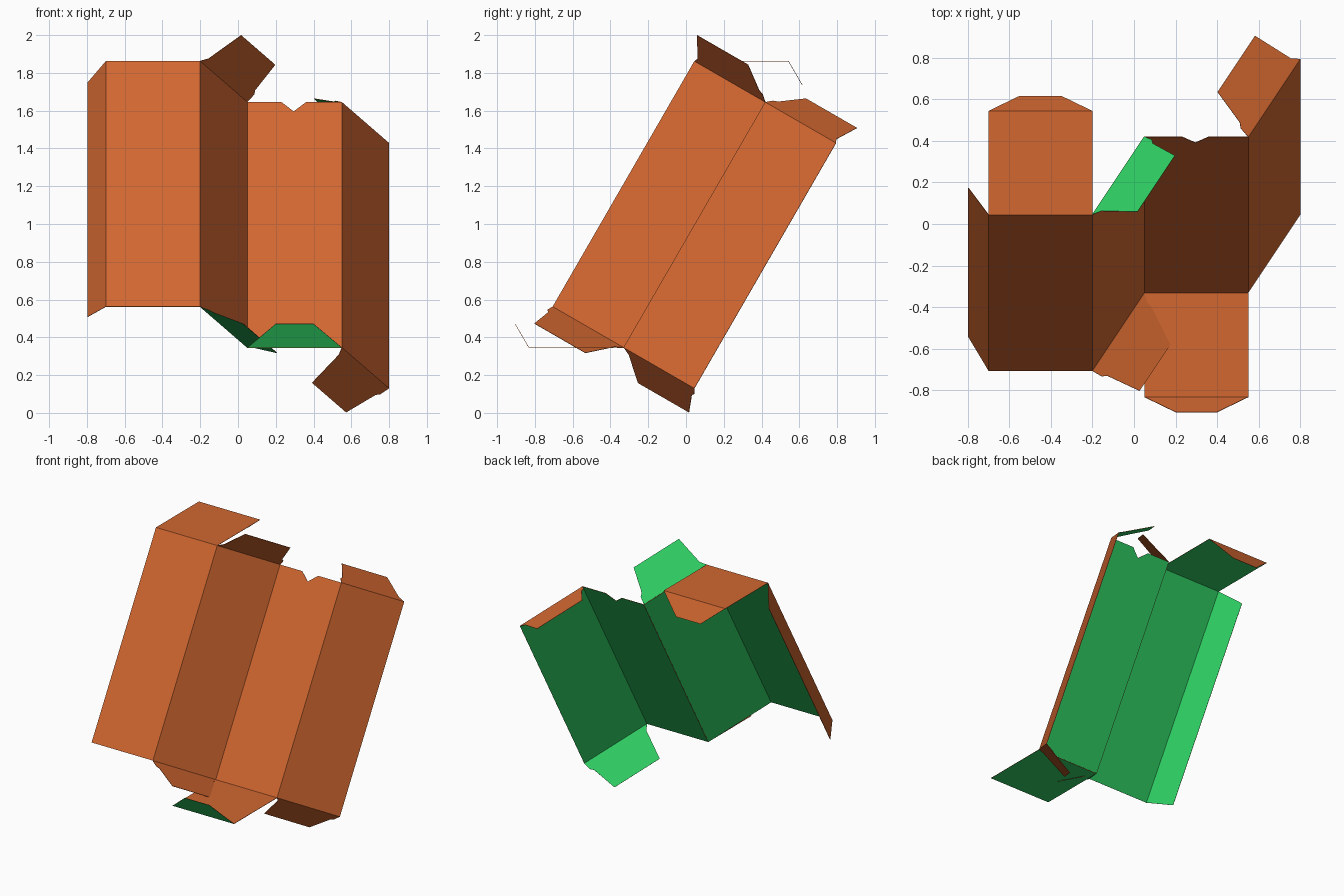
import bpy
from math import sin, cos, radians
from mathutils import Vector

if "Cube" in bpy.data.objects:
    bpy.data.objects.remove(bpy.data.objects["Cube"])

S, C = sin(radians(60)), cos(radians(60))
X = Vector((1, 0, 0))
U = Vector((0, C, S))         # up along the leaning sheet
N = Vector((0, -S, C))        # printed side of the wide panels
E = C * X - S * N             # across the folded-back side panels
M = S * X + C * N             # printed side of the side panels
W, H, T = 0.5, 1.5, 0.0025    # panel width, height, card thickness


def material(name, rgb):
    m = bpy.data.materials.new(name)
    m.diffuse_color = (*rgb, 1)
    m.use_nodes = True
    m.node_tree.nodes["Principled BSDF"].inputs["Base Color"].default_value = m.diffuse_color
    return m


outside = material("orange card", (0.64, 0.135, 0.03))
inside = material("green card", (0.028, 0.62, 0.125))


def panel(name, origin, a, b, pts):
    """Flat card piece: pts are (along a, along b); printed side faces front."""
    verts = [origin + a * p + b * q for p, q in pts]
    me = bpy.data.meshes.new(name)
    me.from_pydata(verts, [], [list(range(len(verts)))])
    ob = bpy.data.objects.new(name, me)
    bpy.context.collection.objects.link(ob)
    me.materials.append(outside)
    me.materials.append(inside)
    sol = ob.modifiers.new("card", "SOLIDIFY")
    sol.thickness = T
    sol.offset = -1
    sol.material_offset = 1
    return ob


def rect(w, h):
    return [(0, 0), (w, 0), (w, h), (0, h)]


def flipped(pts):
    return pts[::-1]


# fold line corners along the lower edge, left to right
p0 = Vector((-0.7, -0.706, 0.563))
p1 = p0 + X * W
p2 = p1 + E * W
p3 = p2 + X * W
up = U * H

# four main panels; the third has a thumb notch in its top edge
panel("left_wide_panel", p0, X, U, rect(W, H))
panel("left_side_panel", p1, E, U, rect(W, H))
panel("right_wide_panel", p2, X, U,
      [(0, 0), (W, 0), (W, H), (0.31, H), (0.245, H - 0.057), (0.18, H), (0, H)])
panel("right_side_panel", p3, E, U, rect(W, H))

# tapered glue strip
panel("glue_strip", p0, -C * X - S * N, U,
      flipped([(0, 0), (0.195, 0.034), (0.195, H - 0.034), (0, H)]))

# lids with tuck flaps, at the top left and the bottom right
tuck = [(0, 0), (W, 0), (W - 0.15, 0.145), (0.15, 0.145)]
for name, corner, sgn in (("top", p0 + up, 1), ("bottom", p2, -1)):
    order = list if sgn > 0 else flipped
    lid_dir = sgn * (C * U - S * N)
    tuck_dir = sgn * (-C * U - S * N)
    panel(name + "_lid", corner, X, lid_dir, order(rect(W, W)))
    panel(name + "_tuck_flap", corner + lid_dir * W, X, tuck_dir, order(tuck))

# dust flaps: one steep end and one slanted end, mirrored where needed
dust = [(0, 0), (W, 0), (W - 0.01, 0.055), (W - 0.031, 0.075),
        (W - 0.08, 0.25), (0.06, 0.25), (0.03, 0.04)]
dust_mirrored = [(W - p, q) for p, q in dust[::-1]]
panel("top_left_dust_flap", p1 + up, E, C * U + S * M, dust)
panel("top_right_dust_flap", p3 + up, E, C * U - S * M, dust_mirrored)
panel("bottom_left_dust_flap", p1, E, -C * U + S * M, flipped(dust_mirrored))
panel("bottom_right_dust_flap", p3, E, -C * U - S * M, flipped(dust))
